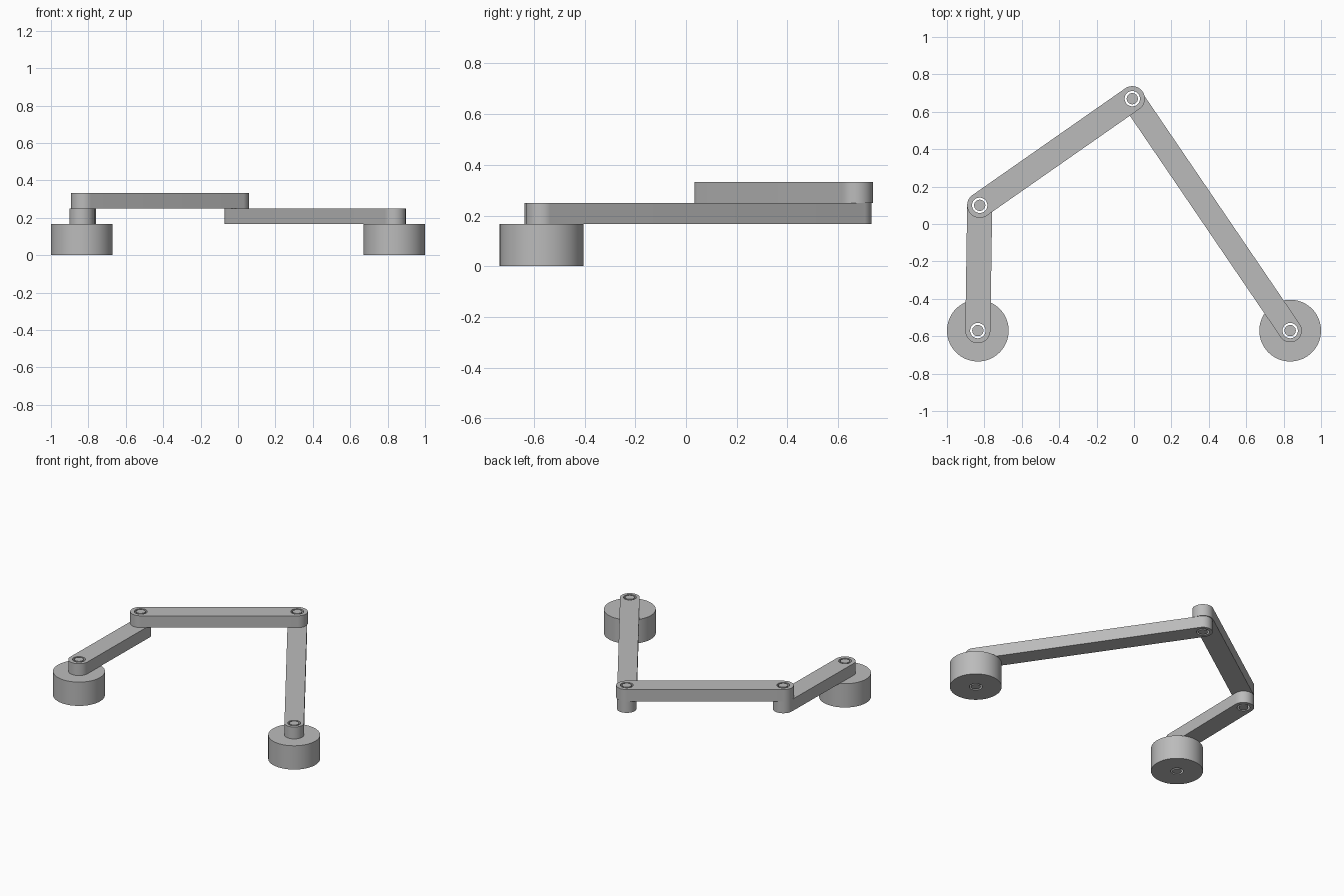
import bpy, bmesh
from math import pi, sin, cos, atan2, radians

if "Cube" in bpy.data.objects:
    bpy.data.objects.remove(bpy.data.objects["Cube"], do_unlink=True)

GREY = (0.5, 0.5, 0.5, 1)
metal = bpy.data.materials.new("plain grey")
metal.use_nodes = True
metal.diffuse_color = GREY
metal.node_tree.nodes["Principled BSDF"].inputs["Base Color"].default_value = GREY

# Joint positions in plan, and layer heights
RIGHT_BASE, LEFT_BASE = (-0.835, -0.57), (0.835, -0.57)
ELBOW, APEX = (-0.825, 0.1), (-0.009, 0.67)
FLOOR, LOW, MID, TOP = 0, 0.167, 0.25, 0.333
HOLE, PIN = 0.041, 0.03


def arc(centre, radius, start=0, sweep=2 * pi, steps=64):
    return [(centre[0] + radius * cos(start + sweep * i / steps),
             centre[1] + radius * sin(start + sweep * i / steps))
            for i in range(steps + (sweep < 6))]


def slot(a, b, radius):
    heading = atan2(b[1] - a[1], b[0] - a[0])
    return (arc(b, radius, heading - pi / 2, pi, 32)
            + arc(a, radius, heading + pi / 2, pi, 32))


def plate(name, outlines, bottom, top):
    """Extrude an outline, with any inner outlines as through holes."""
    curve = bpy.data.curves.new(name, "CURVE")
    curve.dimensions = "2D"
    curve.fill_mode = "BOTH"
    curve.extrude = (top - bottom) / 2
    for points in outlines:
        spline = curve.splines.new("POLY")
        spline.points.add(len(points) - 1)
        for p, (x, y) in zip(spline.points, points):
            p.co = (x, y, 0, 1)
        spline.use_cyclic_u = True
    helper = bpy.data.objects.new(name + " helper", curve)
    bpy.context.collection.objects.link(helper)
    bpy.context.view_layer.update()
    evaluated = helper.evaluated_get(bpy.context.evaluated_depsgraph_get())
    mesh = bpy.data.meshes.new_from_object(evaluated)
    bpy.data.objects.remove(helper, do_unlink=True)

    bm = bmesh.new()
    bm.from_mesh(mesh)
    bmesh.ops.remove_doubles(bm, verts=bm.verts, dist=0.0001)
    bmesh.ops.recalc_face_normals(bm, faces=bm.faces)
    bmesh.ops.translate(bm, verts=bm.verts, vec=(0, 0, (top + bottom) / 2))
    bm.to_mesh(mesh)
    bm.free()
    mesh.materials.clear()
    mesh.materials.append(metal)

    obj = bpy.data.objects.new(name, mesh)
    bpy.context.collection.objects.link(obj)
    bpy.ops.object.select_all(action="DESELECT")
    obj.select_set(True)
    bpy.context.view_layer.objects.active = obj
    bpy.ops.object.shade_smooth_by_angle(angle=radians(30))


# Round bases with a bore
for name, c in (("right_base", RIGHT_BASE), ("left_base", LEFT_BASE)):
    plate(name, [arc(c, 0.165), arc(c, HOLE)], FLOOR, LOW)

# Link bars with a hole at each joint
for name, a, b, radius, bottom, top in (
        ("right_crank", RIGHT_BASE, ELBOW, 0.067, LOW, MID),
        ("left_rocker", LEFT_BASE, APEX, 0.062, LOW, MID),
        ("coupler", ELBOW, APEX, 0.067, MID, TOP)):
    plate(name, [slot(a, b, radius), arc(a, HOLE), arc(b, HOLE)], bottom, top)

# Loose pins through the joints
for name, c, bottom, top in (
        ("right_base_pin", RIGHT_BASE, FLOOR, MID),
        ("left_base_pin", LEFT_BASE, FLOOR, MID),
        ("elbow_pin", ELBOW, LOW, TOP),
        ("apex_pin", APEX, LOW, TOP)):
    plate(name, [arc(c, PIN)], bottom, top)
